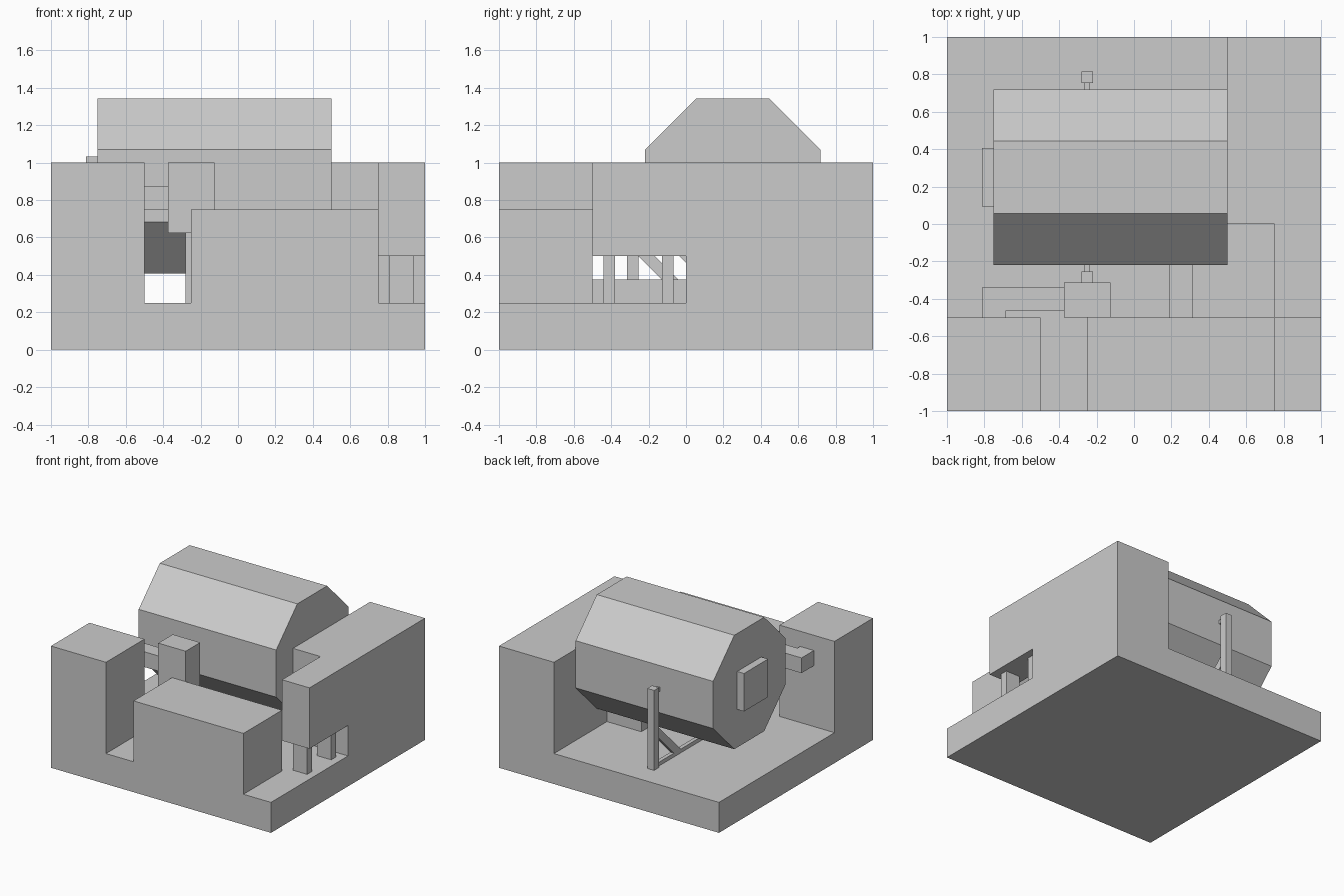
import bpy
import bmesh
from math import radians, pi
from mathutils import Matrix

default = bpy.data.objects.get("Cube")
if default:
    bpy.data.objects.remove(default, do_unlink=True)

# Single plain grey
GREY = (0.6, 0.6, 0.6, 1)
grey = bpy.data.materials.new("plain_grey")
grey.use_nodes = True
grey.diffuse_color = GREY
grey.node_tree.nodes["Principled BSDF"].inputs["Base Color"].default_value = GREY


def finish(name, bm):
    mesh = bpy.data.meshes.new(name)
    bm.to_mesh(mesh)
    bm.free()
    mesh.materials.append(grey)
    obj = bpy.data.objects.new(name, mesh)
    bpy.context.collection.objects.link(obj)
    return obj


def box(name, x, y, z):
    """Box from (low, high) ranges on each axis."""
    bm = bmesh.new()
    bmesh.ops.create_cube(bm, size=1)
    for v in bm.verts:
        v.co = [r[0] if c < 0 else r[1] for c, r in zip(v.co, (x, y, z))]
    return finish(name, bm)


def solid(name, outline, z):
    """Extrude a plan outline between two heights."""
    bm = bmesh.new()
    face = bm.faces.new([bm.verts.new((px, py, z[0])) for px, py in outline])
    top = bmesh.ops.extrude_face_region(bm, geom=[face])["geom"]
    moved = [g for g in top if isinstance(g, bmesh.types.BMVert)]
    bmesh.ops.translate(bm, verts=moved, vec=(0, 0, z[1] - z[0]))
    bmesh.ops.recalc_face_normals(bm, faces=bm.faces)
    return finish(name, bm)


FLOOR = 0.25
MID_Y, MID_Z = 0.25, 0.876      # drum axis
R = 0.468                       # drum half height

# Base and surrounding blocks
box("base_slab", (-1, 1), (-1, 1), (0, FLOOR))
box("corner_tower", (-1, -0.5), (-1, -0.5), (FLOOR, 1))
box("front_block", (-0.25, 0.75), (-1, -0.5), (FLOOR, 0.75))
box("side_wall", (0.5, 1), (0, 1), (FLOOR, 1))
box("wall_overhang", (0.75, 1), (-0.5, 0), (0.5, 1))
for label, y in (("front", -0.41), ("back", -0.097)):
    box(label + "_overhang_post", (0.81, 0.937), (y - 0.031, y + 0.031), (FLOOR, 0.5))

# Eight-sided drum lying along x
bm = bmesh.new()
bmesh.ops.create_cone(bm, cap_ends=True, segments=8, radius1=R * 1.0824,
                      radius2=R * 1.0824, depth=1.25)
turn = Matrix.Rotation(pi / 2, 4, "Y") @ Matrix.Rotation(pi / 8, 4, "Z")
if abs(max(v.co.x for v in bm.verts) - R) < 0.001:
    turn = Matrix.Rotation(pi / 2, 4, "Y")
bm.transform(Matrix.Translation((-0.125, MID_Y, MID_Z)) @ turn)
finish("drum", bm)
box("drum_hatch", (-0.812, -0.75), (MID_Y - 0.156, MID_Y + 0.156),
    (MID_Z - 0.156, MID_Z + 0.156))

# Drum stand, mirrored front to back
for label, s in (("front", -1), ("back", 1)):
    def span(a, b):
        return sorted((MID_Y + s * a, MID_Y + s * b))
    box(label + "_stand_post", (-0.281, -0.219), span(0.503, 0.565), (FLOOR, 0.907))
    box(label + "_stand_pin", (-0.266, -0.234), span(0.45, 0.51),
        (MID_Z - 0.016, MID_Z + 0.016))
    bm = bmesh.new()
    bmesh.ops.create_cube(bm, size=1)
    bm.transform(Matrix.Translation((-0.25, MID_Y + s * 0.36, 0.4))
                 @ Matrix.Rotation(radians(45 * s), 4, "X")
                 @ Matrix.Diagonal((0.032, 0.45, 0.062, 1)))
    finish(label + "_stand_brace", bm)
box("stand_foot_beam", (-0.266, -0.234), (-0.255, 0.755), (FLOOR, 0.281))

# Elbow pipe from the tower to the hanging box
solid("elbow_pipe", [(-0.812, -0.5), (-0.688, -0.5), (-0.688, -0.465),
                     (-0.375, -0.465), (-0.375, -0.34), (-0.812, -0.34)], (0.75, 0.875))
box("hanging_box", (-0.375, -0.125), (-0.5, -0.312), (0.625, 1))

# Floor pipe with a branch to the wall and a riser into the drum
solid("floor_pipe", [(0.188, -0.5), (0.312, -0.5), (0.312, 0.188),
                     (0.5, 0.188), (0.5, 0.312), (0.188, 0.312)], (FLOOR, 0.375))
box("pipe_riser", (0.188, 0.312), (0.188, 0.312), (0.375, 0.42))
